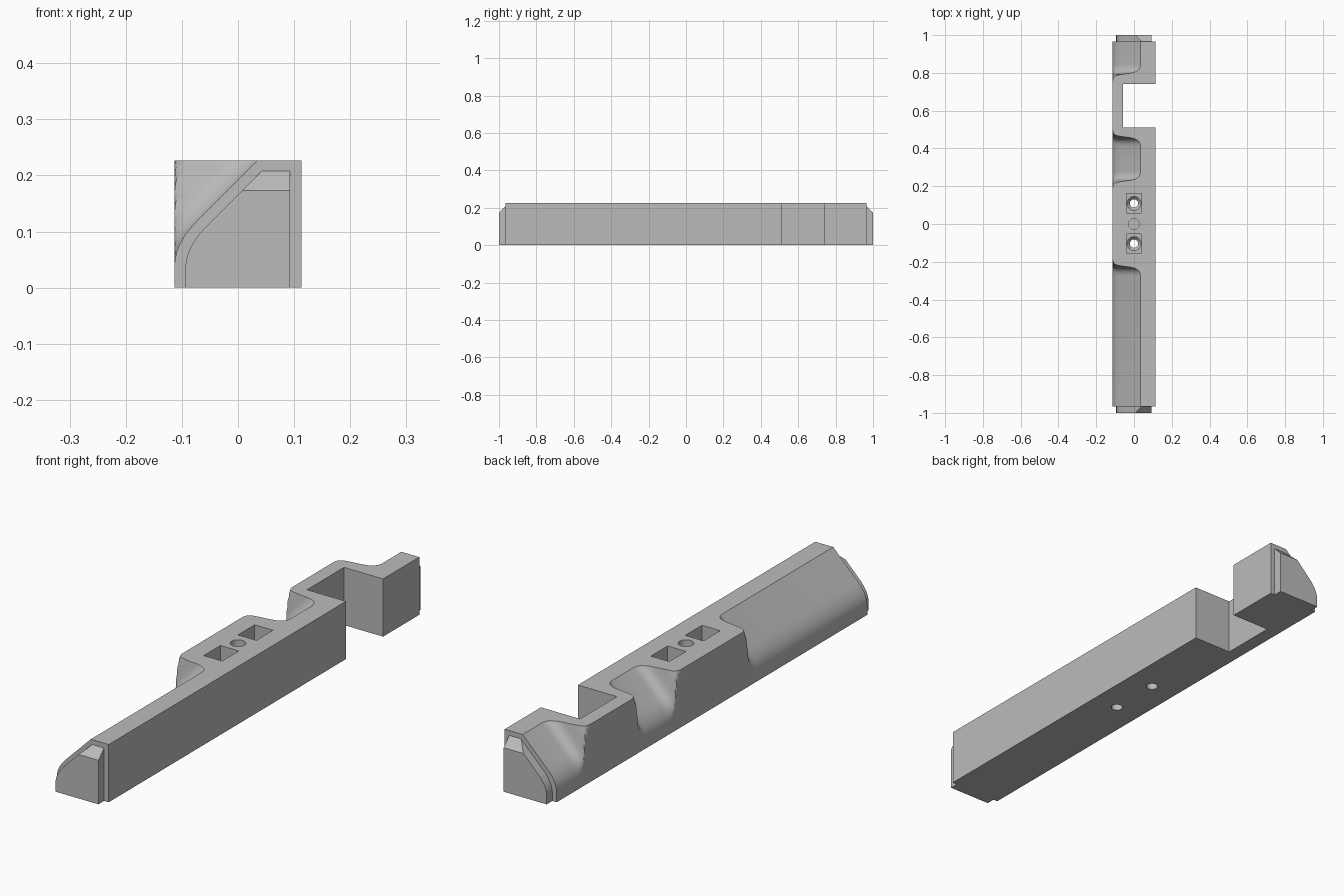
import bpy, bmesh, math
from mathutils import Vector

cube = bpy.data.objects.get("Cube")
if cube:
    bpy.data.objects.remove(cube, do_unlink=True)

HALF, TOP, END = 0.113, 0.227, 0.965
LEDGE = 0.035          # x of the upper chamfer edge
ROUND = 0.04           # softness of the lower chamfer edge

grey = bpy.data.materials.new("neutral_grey")
grey.use_nodes = True
colour = (0.5, 0.5, 0.5, 1)
grey.diffuse_color = colour
grey.node_tree.nodes["Principled BSDF"].inputs["Base Color"].default_value = colour


def soft_max(u, low):
    d = u - low
    if d <= -ROUND:
        return low
    if d >= ROUND:
        return u
    return low + (d + ROUND) ** 2 / (4 * ROUND)


def section(y, edge, left=-HALF, right=HALF, top=TOP):
    """Bar outline at y, with a 45 degree slope falling from the upper edge."""
    levels = 24
    pts = [(left, y, 0), (right, y, 0), (right, y, top)]
    for i in range(levels + 1):
        z = top + (0.03 - top) * i / levels
        pts.append((soft_max(edge - (top - z), left), y, z))
    return pts


def make_object(name, bm):
    bmesh.ops.recalc_face_normals(bm, faces=bm.faces)
    mesh = bpy.data.meshes.new(name)
    bm.to_mesh(mesh)
    bm.free()
    mesh.materials.append(grey)
    obj = bpy.data.objects.new(name, mesh)
    bpy.context.collection.objects.link(obj)
    return obj


def loft(sections):
    bm = bmesh.new()
    rings = [[bm.verts.new(p) for p in s] for s in sections]
    for a, b in zip(rings, rings[1:]):
        for i in range(len(a)):
            j = (i + 1) % len(a)
            bm.faces.new((a[i], a[j], b[j], b[i]))
    bm.faces.new(rings[0])
    bm.faces.new(rings[-1])
    return bm


def shade(obj):
    bpy.ops.object.select_all(action='DESELECT')
    obj.select_set(True)
    bpy.context.view_layer.objects.active = obj
    bpy.ops.object.shade_smooth_by_angle(angle=math.radians(35))


# S-shaped run-out from the full block (first) to the slope (last)
RUN = [(0, -.153), (.015, -.14), (.028, -.12), (.037, -.095), (.043, -.06),
       (.048, -.02), (.054, .005), (.064, .022), (.078, .032), (.095, LEDGE)]


def run_out(start, direction):
    stations = [(start + direction * d, edge) for d, edge in RUN]
    return stations if direction > 0 else stations[::-1]


# Main bar
stations = [(-END, LEDGE)] + run_out(-0.18, -1) + run_out(0.183, 1)
stations += run_out(0.505, -1) + run_out(0.75, 1) + [(END, LEDGE)]
bar = make_object("main_bar", loft([section(y, e) for y, e in stations]))


# Cutters
def box_cutter(x0, x1, y0, y1, z0, z1):
    bm = bmesh.new()
    bmesh.ops.create_cube(bm, size=1)
    for v in bm.verts:
        v.co = Vector(((x0 + x1) / 2 + v.co.x * (x1 - x0),
                       (y0 + y1) / 2 + v.co.y * (y1 - y0),
                       (z0 + z1) / 2 + v.co.z * (z1 - z0)))
    return make_object("cutter", bm)


def round_cutter(y, r_low, r_high, z0, z1):
    bm = bmesh.new()
    bmesh.ops.create_cone(bm, cap_ends=True, segments=32, radius1=r_low,
                          radius2=r_high, depth=z1 - z0)
    bmesh.ops.translate(bm, vec=(0, y, (z0 + z1) / 2), verts=bm.verts)
    return make_object("cutter", bm)


FLOOR = 0.12
cutters = [box_cutter(-0.057, 0.2, 0.51, 0.74, -0.1, 0.4),   # side notch
           round_cutter(0, 0.028, 0.028, FLOOR, 0.3)]         # centre hole
for y in (-0.104, 0.109):                                     # screw pockets
    cutters.append(box_cutter(-0.04, 0.04, y - 0.052, y + 0.052, FLOOR, 0.3))
    cutters.append(round_cutter(y, 0.021, 0.038, FLOOR - 0.018, FLOOR + 0.001))
    cutters.append(round_cutter(y, 0.022, 0.022, -0.1, FLOOR + 0.01))

bpy.context.view_layer.objects.active = bar
for cutter in cutters:
    cutter.hide_render = True
    mod = bar.modifiers.new("cut", 'BOOLEAN')
    mod.operation = 'DIFFERENCE'
    mod.solver = 'EXACT'
    mod.object = cutter
    bpy.ops.object.modifier_apply(modifier=mod.name)
for cutter in cutters:
    bpy.data.objects.remove(cutter, do_unlink=True)
shade(bar)

# Inset end caps with a bevelled top edge
for name, s in (("front_end_cap", -1), ("back_end_cap", 1)):
    ys = sorted((s * (END - 0.005), s * 1.0))
    bm = loft([section(y, 0.042, -0.094, 0.093, 0.208) for y in ys])
    cut = bmesh.ops.bisect_plane(
        bm, geom=bm.verts[:] + bm.edges[:] + bm.faces[:], dist=1e-5,
        plane_co=(0, s * 1.0, 0.173), plane_no=(0, s, 1), clear_outer=True)
    rim = [e for e in cut["geom_cut"] if isinstance(e, bmesh.types.BMEdge)]
    bmesh.ops.holes_fill(bm, edges=rim, sides=0)
    shade(make_object(name, bm))
